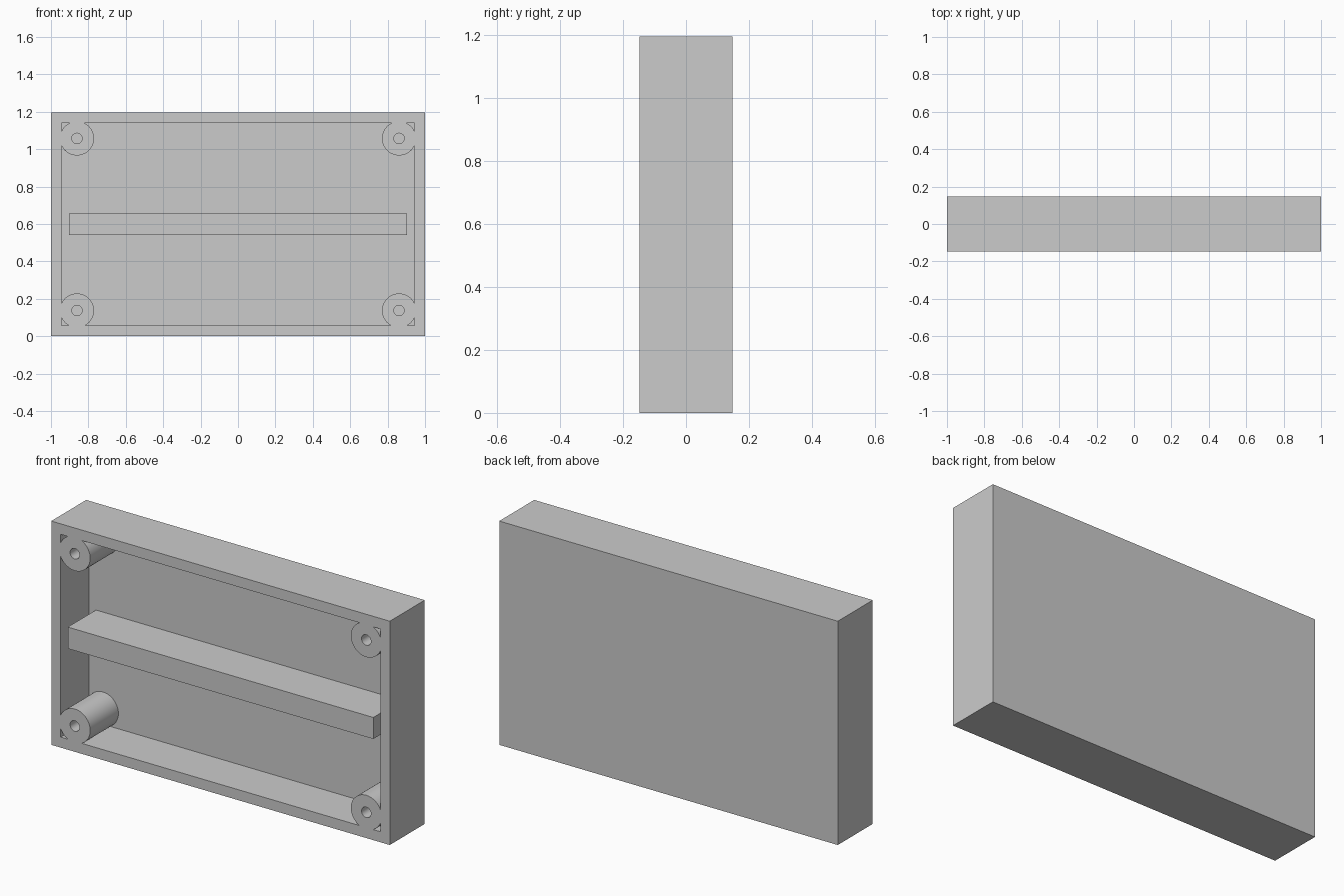
import bpy, bmesh, math
from mathutils import Matrix

if "Cube" in bpy.data.objects:
    bpy.data.objects.remove(bpy.data.objects["Cube"])

WIDTH, DEPTH, HEIGHT = 2.0, 0.295, 1.195
WALL = 0.057
FRONT, FLOOR = -DEPTH / 2, DEPTH / 2 - WALL
MID = HEIGHT / 2
BOSS_X, BOSS_Z, BOSS_R, HOLE_R = 0.861, 0.46, 0.091, 0.028


def make_object(name, bm):
    mesh = bpy.data.meshes.new(name)
    bm.to_mesh(mesh)
    bm.free()
    obj = bpy.data.objects.new(name, mesh)
    bpy.context.collection.objects.link(obj)
    return obj


def box(name, sx, sz, y0, y1):
    """Box centred on the panel, running from y0 to y1."""
    bm = bmesh.new()
    m = Matrix.Translation((0, (y0 + y1) / 2, MID)) @ Matrix.Diagonal((sx, y1 - y0, sz, 1))
    bmesh.ops.create_cube(bm, size=1, matrix=m)
    return make_object(name, bm)


def corner_cylinders(name, radius, sides, y0, y1):
    """Four cylinders along y, mirrored into the corners."""
    bm = bmesh.new()
    for sx in (-1, 1):
        for sz in (-1, 1):
            m = (Matrix.Translation((sx * BOSS_X, (y0 + y1) / 2, MID + sz * BOSS_Z))
                 @ Matrix.Rotation(math.pi / 2, 4, 'X'))
            bmesh.ops.create_cone(bm, cap_ends=True, segments=sides, radius1=radius,
                                  radius2=radius, depth=y1 - y0, matrix=m)
    return make_object(name, bm)


def subtract(target, cutter):
    mod = target.modifiers.new("cut", 'BOOLEAN')
    mod.operation = 'DIFFERENCE'
    mod.solver = 'EXACT'
    mod.object = cutter
    bpy.context.view_layer.objects.active = target
    bpy.ops.object.modifier_apply(modifier=mod.name)
    bpy.data.objects.remove(cutter)


# Cavity shape: the hollow, leaving out the screw bosses and the centre rib
cavity = box("cavity", WIDTH - 2 * 0.056, HEIGHT - 2 * 0.056, FRONT - 0.1, FLOOR)
subtract(cavity, corner_cylinders("screw_bosses", BOSS_R, 48, FRONT - 0.2, FLOOR + 0.03))
subtract(cavity, box("centre_rib", 1.805, 0.115, FRONT - 0.2, FLOOR + 0.03))

# Tray: outer block with the cavity and the screw holes cut from the front
tray = box("tray_housing", WIDTH, HEIGHT, FRONT, DEPTH / 2)
subtract(tray, cavity)
subtract(tray, corner_cylinders("screw_holes", HOLE_R, 24, FRONT - 0.1, FLOOR))

# Smooth the round bosses and holes, keep the box edges sharp
bpy.ops.object.select_all(action='DESELECT')
tray.select_set(True)
bpy.context.view_layer.objects.active = tray
bpy.ops.object.shade_smooth_by_angle(angle=math.radians(30))
